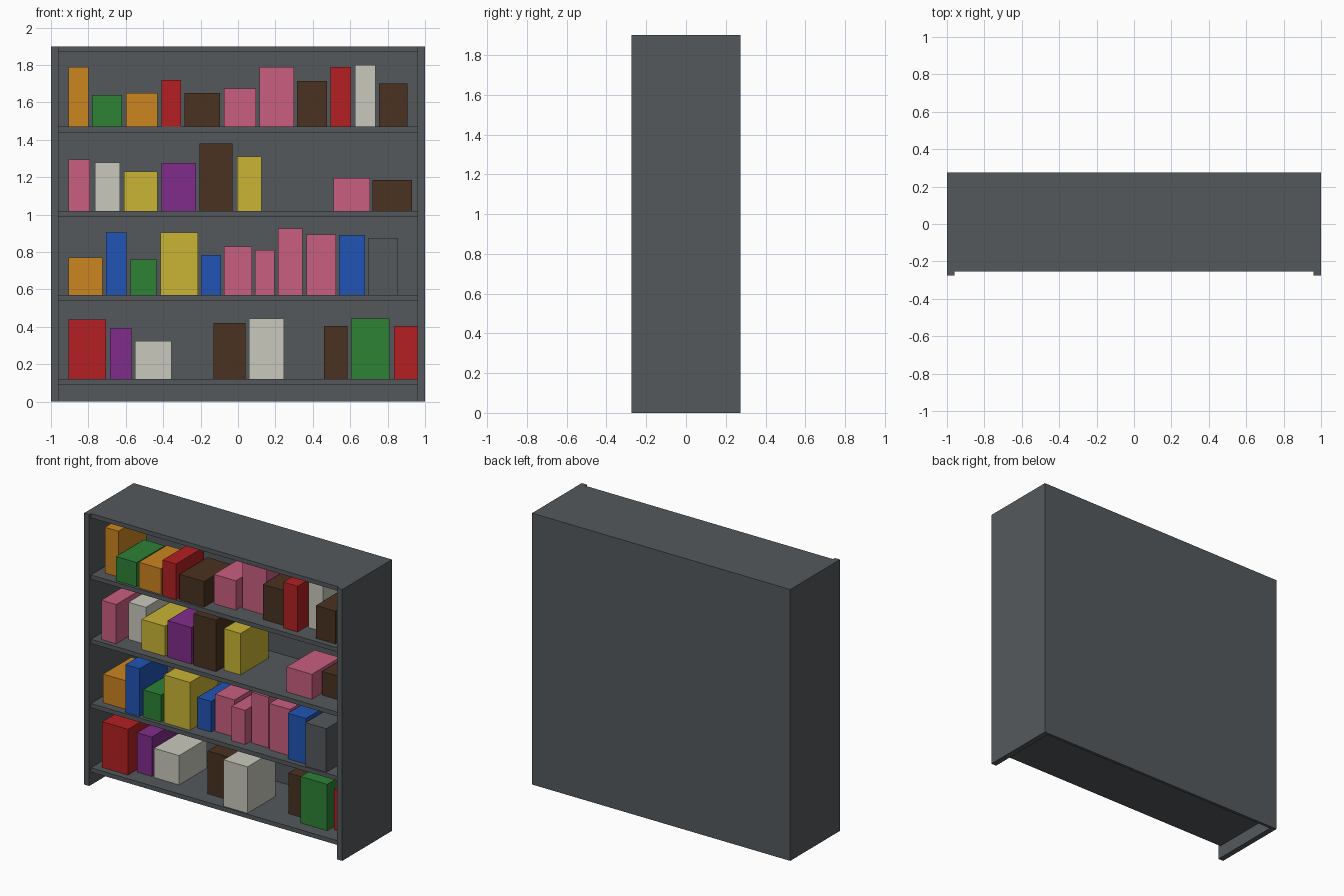
import bpy
import bmesh

if "Cube" in bpy.data.objects:
    bpy.data.objects.remove(bpy.data.objects["Cube"])


def linear(v):
    v /= 255
    return v / 12.92 if v <= 0.04045 else ((v + 0.055) / 1.055) ** 2.4


def make_material(name, rgb):
    m = bpy.data.materials.new(name)
    m.diffuse_color = (*[linear(c) for c in rgb], 1)
    m.use_nodes = True
    m.node_tree.nodes["Principled BSDF"].inputs["Base Color"].default_value = m.diffuse_color
    return m


MATS = {n: make_material(n, c) for n, c in {
    "grey": (85, 89, 92), "orange": (203, 133, 32), "green": (45, 129, 53),
    "red": (179, 32, 34), "brown": (74, 50, 33), "pink": (201, 95, 128),
    "white": (201, 201, 189), "yellow": (201, 181, 52),
    "purple": (128, 44, 138), "blue": (33, 85, 181)}.items()}


def box(name, x, y, z, colour):
    """Box from (min, max) pairs on each axis."""
    bm = bmesh.new()
    bmesh.ops.create_cube(bm, size=1)
    for v in bm.verts:
        v.co = [r[0] if c < 0 else r[1] for c, r in zip(v.co, (x, y, z))]
    me = bpy.data.meshes.new(name)
    bm.to_mesh(me)
    bm.free()
    me.materials.append(MATS[colour])
    bpy.context.collection.objects.link(bpy.data.objects.new(name, me))


# Cabinet: sides, back panel, top and shelves
W, H, D, T = 1.0, 1.9, 0.275, 0.04
BACK = D - 0.02
box("left_side", (-W, -W + T), (-D, D), (0, H), "grey")
box("right_side", (W - T, W), (-D, D), (0, H), "grey")
box("back_panel", (-W + T, W - T), (BACK, D), (0, H), "grey")
box("top_board", (-W + T, W - T), (-0.255, BACK), (H - 0.03, H), "grey")
SHELVES = [0.12 + 0.45 * i for i in range(4)]
for i, z in enumerate(SHELVES):
    box(f"shelf_{i + 1}", (-W + T, W - T), (-0.255, BACK), (z - 0.03, z), "grey")


# Books: colour, left, right, height, front edge
def place_books(level, books):
    z = SHELVES[level]
    for i, (colour, x0, x1, h, y) in enumerate(books):
        box(f"book_{level + 1}_{i + 1}", (x0, x1), (y, y + 0.31), (z, z + h), colour)


place_books(3, [
    ("orange", -.905, -.80, .32, -.18), ("green", -.78, -.62, .17, -.235),
    ("orange", -.60, -.43, .18, -.24), ("red", -.41, -.305, .25, -.25),
    ("brown", -.285, -.095, .18, -.24), ("pink", -.075, .095, .205, -.16),
    ("pink", .115, .30, .32, -.115), ("brown", .315, .475, .245, -.175),
    ("red", .495, .605, .32, -.205), ("white", .625, .735, .33, -.11),
    ("brown", .755, .905, .23, -.215)])
place_books(2, [
    ("pink", -.905, -.79, .275, -.22), ("white", -.765, -.63, .26, -.12),
    ("yellow", -.61, -.43, .21, -.195), ("purple", -.41, -.225, .255, -.195),
    ("brown", -.205, -.03, .36, -.20), ("yellow", -.005, .125, .29, -.15),
    ("pink", .51, .705, .175, -.19), ("brown", .72, .93, .165, -.10)])
place_books(1, [
    ("orange", -.905, -.725, .20, -.20), ("blue", -.705, -.595, .335, -.24),
    ("green", -.575, -.435, .19, -.23), ("yellow", -.415, -.215, .335, -.225),
    ("blue", -.195, -.09, .215, -.17), ("pink", -.075, .075, .26, -.145),
    ("pink", .09, .195, .24, -.20), ("pink", .215, .345, .355, -.155),
    ("pink", .365, .525, .325, -.175), ("blue", .54, .68, .32, -.22),
    ("grey", .695, .855, .305, -.245)])
place_books(0, [
    ("red", -.905, -.705, .32, -.21), ("purple", -.685, -.57, .275, -.14),
    ("white", -.55, -.355, .205, -.145), ("brown", -.13, .04, .30, -.15),
    ("white", .06, .245, .325, -.245), ("brown", .46, .585, .285, -.10),
    ("green", .605, .81, .325, -.17), ("red", .835, .97, .285, -.13)])
